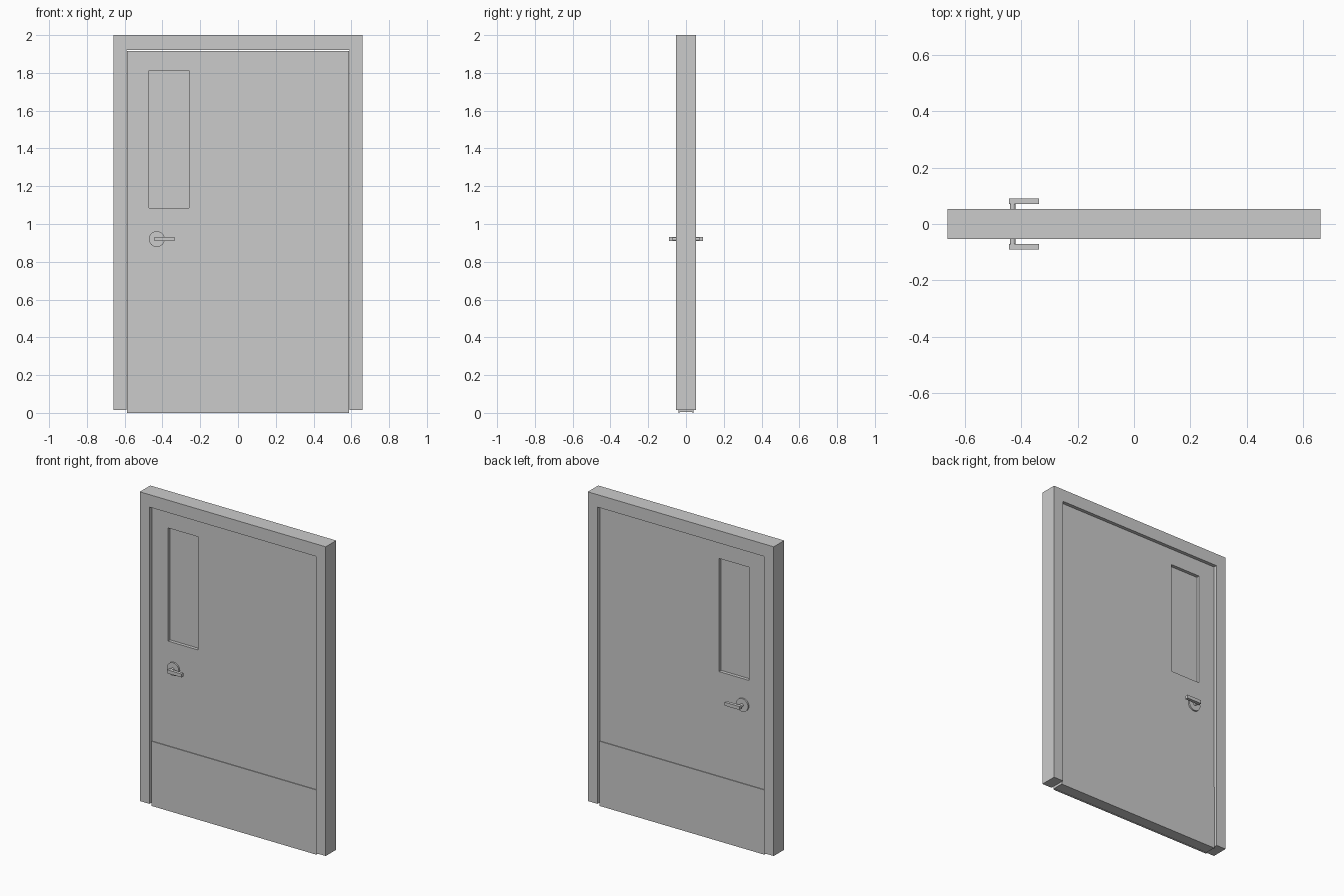
import bpy, bmesh, math

if "Cube" in bpy.data.objects:
    bpy.data.objects.remove(bpy.data.objects["Cube"])


def finish(name, bm):
    bmesh.ops.recalc_face_normals(bm, faces=bm.faces)
    me = bpy.data.meshes.new(name)
    bm.to_mesh(me)
    bm.free()
    ob = bpy.data.objects.new(name, me)
    bpy.context.collection.objects.link(ob)
    return ob


def prism(name, outline, y0, y1):
    """Extrude an x-z outline along y."""
    bm = bmesh.new()
    f = bm.faces.new([bm.verts.new((x, y0, z)) for x, z in outline])
    ext = bmesh.ops.extrude_face_region(bm, geom=[f])
    vs = [v for v in ext["geom"] if isinstance(v, bmesh.types.BMVert)]
    bmesh.ops.translate(bm, verts=vs, vec=(0, y1 - y0, 0))
    return finish(name, bm)


def rect(x0, x1, z0, z1):
    return [(x0, z0), (x1, z0), (x1, z1), (x0, z1)]


def slab_with_hole(name, outer, inner, y):
    """Rectangular slab, thickness 2*y, with a rectangular through hole."""
    bm = bmesh.new()
    o0, o1, i0, i1 = [[bm.verts.new((x, yy, z)) for x, z in pts]
                      for pts, yy in ((outer, -y), (outer, y), (inner, -y), (inner, y))]
    for k in range(4):
        n = (k + 1) % 4
        for a, b in ((o0, i0), (i0, i1), (i1, o1), (o1, o0)):
            bm.faces.new((a[k], a[n], b[n], b[k]))
    return finish(name, bm)


def disc(name, x, z, r, y0, y1, n=32):
    pts = [(x + r * math.cos(2 * math.pi * i / n), z + r * math.sin(2 * math.pi * i / n))
           for i in range(n)]
    ob = prism(name, pts, y0, y1)
    bpy.context.view_layer.objects.active = ob
    ob.select_set(True)
    bpy.ops.object.shade_smooth_by_angle(angle=math.radians(35))
    ob.select_set(False)
    return ob


# Frame: two jambs and a head in one outline
W, IN, TOP, BOT = 0.66, 0.591, 1.92, 0.016
prism("door_frame", [(-W, BOT), (-IN, BOT), (-IN, TOP), (IN, TOP),
                     (IN, BOT), (W, BOT), (W, 2.0), (-W, 2.0)], -0.053, 0.053)

# Door leaf with window opening, and recessed glass
window = rect(-0.472, -0.26, 1.086, 1.812)
slab_with_hole("door_leaf", rect(-0.587, 0.587, 0.004, 1.916), window, 0.036)
prism("window_pane", window, -0.015, 0.015)

# Kick plates and lever handles on both sides
HX, HZ = -0.43, 0.92
for side, s in (("front", -1), ("back", 1)):
    prism(side + "_kick_plate", rect(-0.587, 0.587, 0.0, 0.415), s * 0.035, s * 0.041)
    disc(side + "_handle_rose", HX, HZ, 0.042, s * 0.035, s * 0.046)
    disc(side + "_handle_stem", HX, HZ, 0.010, s * 0.045, s * 0.072, 16)
    prism(side + "_handle_lever", rect(-0.442, -0.337, 0.909, 0.931), s * 0.070, s * 0.090)
